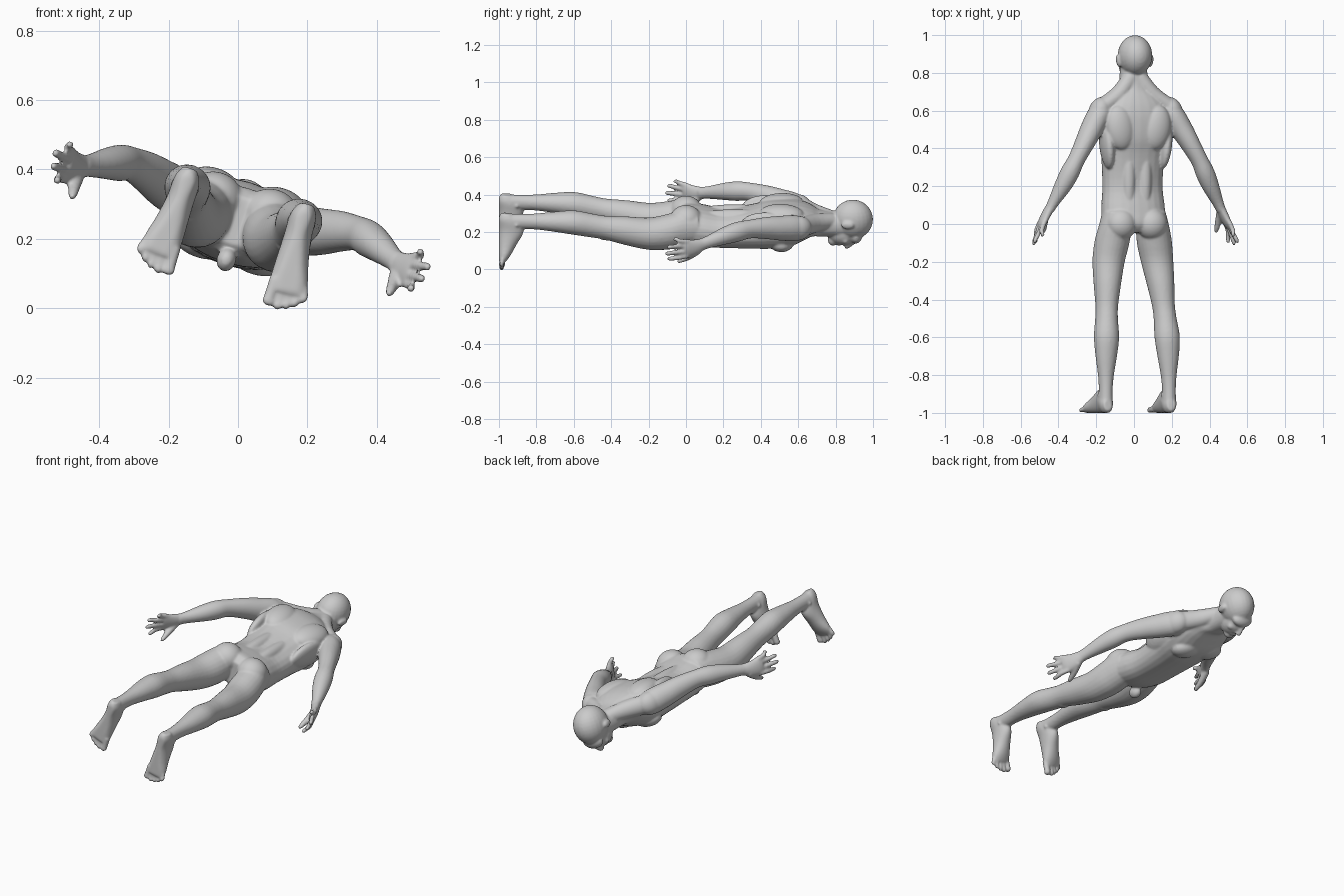
import bpy, bmesh, math
from mathutils import Vector, Matrix

# Body is built symmetric: x = side, y = height (head +y), z = back; then rolled
bm = bmesh.new()
N = 24


def catmull(a, b, c, d, t):
    return [0.5 * (2 * q + (r - p) * t + (2 * p - 5 * q + 4 * r - s) * t * t
                   + (3 * q - p - 3 * r + s) * t ** 3) for p, q, r, s in zip(a, b, c, d)]


def loft(sections, ref=(0, 0, 1), sides=(1, -1), power=2.0):
    """Closed tube through (x, y, z, half width, half depth) sections."""
    pts = []
    for i in range(len(sections) - 1):
        quad = [sections[min(max(k, 0), len(sections) - 1)] for k in range(i - 1, i + 3)]
        pts += [catmull(*quad, t / 4) for t in range(4)]
    pts.append(sections[-1])
    axis = (Vector(sections[-1][:3]) - Vector(sections[0][:3])).normalized()
    across = axis.cross(Vector(ref)).normalized()
    depth = across.cross(axis)
    for s in sides:
        rings = []
        for x, y, z, ra, rb in pts:
            ring = []
            for k in range(N):
                a = 2 * math.pi * k / N
                ca, sa = math.cos(a), math.sin(a)
                ca = math.copysign(abs(ca) ** (2 / power), ca)
                sa = math.copysign(abs(sa) ** (2 / power), sa)
                p = Vector((x, y, z)) + across * ra * ca + depth * rb * sa
                ring.append(bm.verts.new((p.x * s, max(p.y, -1), p.z)))
            rings.append(ring)
        for r, q in zip(rings, rings[1:]):
            for k in range(N):
                bm.faces.new((r[k], r[(k + 1) % N], q[(k + 1) % N], q[k]))
        bm.faces.new(rings[0])
        bm.faces.new(rings[-1])


def blob(c, r, sides=(1, -1), tilt=0):
    for s in sides:
        m = (Matrix.Translation((c[0] * s, c[1], c[2])) @ Matrix.Rotation(tilt * s, 4, 'Z')
             @ Matrix.Diagonal((*r, 1)))
        bmesh.ops.create_uvsphere(bm, u_segments=24, v_segments=16, radius=1, matrix=m)


ONE = (1,)

# Torso and neck: y, z, half width, half depth
torso = [(-.045, .0, .10, .07), (0, 0, .168, .10), (.08, -.015, .172, .105), (.2, -.028, .163, .098),
         (.35, -.02, .17, .11), (.45, -.008, .184, .122), (.55, .0, .188, .118), (.62, .01, .175, .098),
         (.67, .012, .135, .078), (.71, .0, .09, .07), (.76, -.006, .077, .066), (.84, -.01, .07, .064)]
loft([(0, y, z, a, b) for y, z, a, b in torso], sides=ONE, power=2.25)

# Muscle masses
blob((.082, .51, -.085), (.085, .068, .048))
blob((.1, .51, .08), (.078, .12, .05), tilt=-.15)
blob((.045, .26, .045), (.038, .22, .042))
blob((.085, 0, .045), (.083, .085, .076))
blob((.2, .6, .03), (.056, .075, .066), tilt=.4)
blob((.16, .42, .03), (.035, .13, .075), tilt=-.1)
blob((0, -.03, -.115), (.028, .04, .034), ONE)
loft([(.02, .78, .02, .045, .04), (.09, .69, .025, .045, .05), (.18, .625, .03, .045, .055)])

# Head
blob((0, .892, .018), (.09, .108, .107), ONE)
blob((0, .84, -.055), (.064, .085, .068), ONE)
blob((0, .785, -.095), (.034, .027, .032), ONE)
blob((0, .908, -.068), (.066, .035, .045), ONE)
loft([(0, .9, -.108, .008, .012), (0, .865, -.126, .011, .018), (0, .846, -.128, .018, .018)], sides=ONE)
blob((0, .818, -.113), (.027, .016, .014), ONE)
blob((.04, .852, -.085), (.022, .02, .022))
blob((.091, .862, .012), (.011, .034, .02), tilt=-.2)

# Legs: y, x, z, half width, half depth
leg = [(.06, .10, 0, .07, .085), (-.02, .105, -.003, .086, .1), (-.1, .118, -.015, .092, .096),
       (-.2, .135, -.02, .085, .086), (-.32, .148, 0, .072, .077), (-.43, .157, .02, .06, .064),
       (-.5, .162, .033, .06, .064), (-.6, .168, .052, .067, .065), (-.7, .172, .058, .057, .054),
       (-.8, .174, .06, .042, .043), (-.88, .175, .06, .036, .041), (-.95, .175, .06, .038, .043)]
loft([(x, y, z, a, b) for y, x, z, a, b in leg])
blob((.157, -.43, -.025), (.032, .04, .024))
blob((.175, -.905, .05), (.044, .02, .02))

# Feet and toes
loft([(.175, -.958, .105, .022, .03), (.175, -.945, .07, .038, .06), (.177, -.935, .01, .04, .067),
      (.183, -.955, -.06, .047, .05), (.191, -.972, -.12, .055, .034), (.195, -.984, -.155, .05, .02)],
     ref=(0, 1, 0))
for x, tip, r in [(.15, -.2, .018), (.18, -.204, .013), (.203, -.196, .012), (.225, -.183, .012),
                  (.245, -.165, .012)]:
    loft([(.02 + x * .88, -.98, -.125, r, r), (x, -.983, tip + .02, r * .9, r * .9),
          (x, -.987, tip + .005, r, r), (x, -.987, tip - .006, r * .5, r * .5)], ref=(0, 1, 0))

# Arms
loft([(.165, .63, .03, .04, .05), (.2, .585, .032, .06, .07), (.25, .5, .045, .059, .067),
      (.29, .43, .058, .052, .06), (.34, .34, .068, .045, .05), (.375, .27, .062, .05, .053),
      (.41, .2, .05, .045, .046), (.455, .115, .03, .03, .034), (.475, .075, .02, .025, .034)])

# Hands: palm, fingers, thumb
loft([(.47, .09, .022, .024, .032), (.493, .045, .012, .023, .045), (.513, .005, .012, .019, .051),
      (.522, -.015, .013, .014, .046)])
for z0, x1, y1, z1 in [(-.028, .535, -.1, -.038), (-.002, .556, -.112, -.003), (.026, .562, -.102, .035),
                       (.05, .53, -.068, .07)]:
    loft([(.512, .01, z0, .014, .014), (.53, -.035, z0 * .5 + z1 * .5, .0125, .0125),
          (x1 - .003, y1 + .015, z1, .0115, .0115), (x1, y1, z1, .007, .007)], ref=(1, 0, 0))
loft([(.482, .07, -.005, .02, .022), (.48, .02, -.04, .018, .018), (.478, -.02, -.062, .014, .014),
      (.477, -.045, -.074, .008, .008)], ref=(1, 0, 0))

# Fuse all parts into one smooth skin and roll it
bmesh.ops.recalc_face_normals(bm, faces=bm.faces)
mesh = bpy.data.meshes.new("human_body")
bm.to_mesh(mesh)
bm.free()
body = bpy.data.objects.new("human_body", mesh)
bpy.context.collection.objects.link(body)
rm = body.modifiers.new("fuse", 'REMESH')
rm.mode = 'VOXEL'
rm.voxel_size = .0065
rm.use_smooth_shade = True
sm = body.modifiers.new("soften", 'SMOOTH')
sm.factor = .5
sm.iterations = 5
body.rotation_euler = (0, math.radians(17), 0)
body.location = (0, 0, .25)
